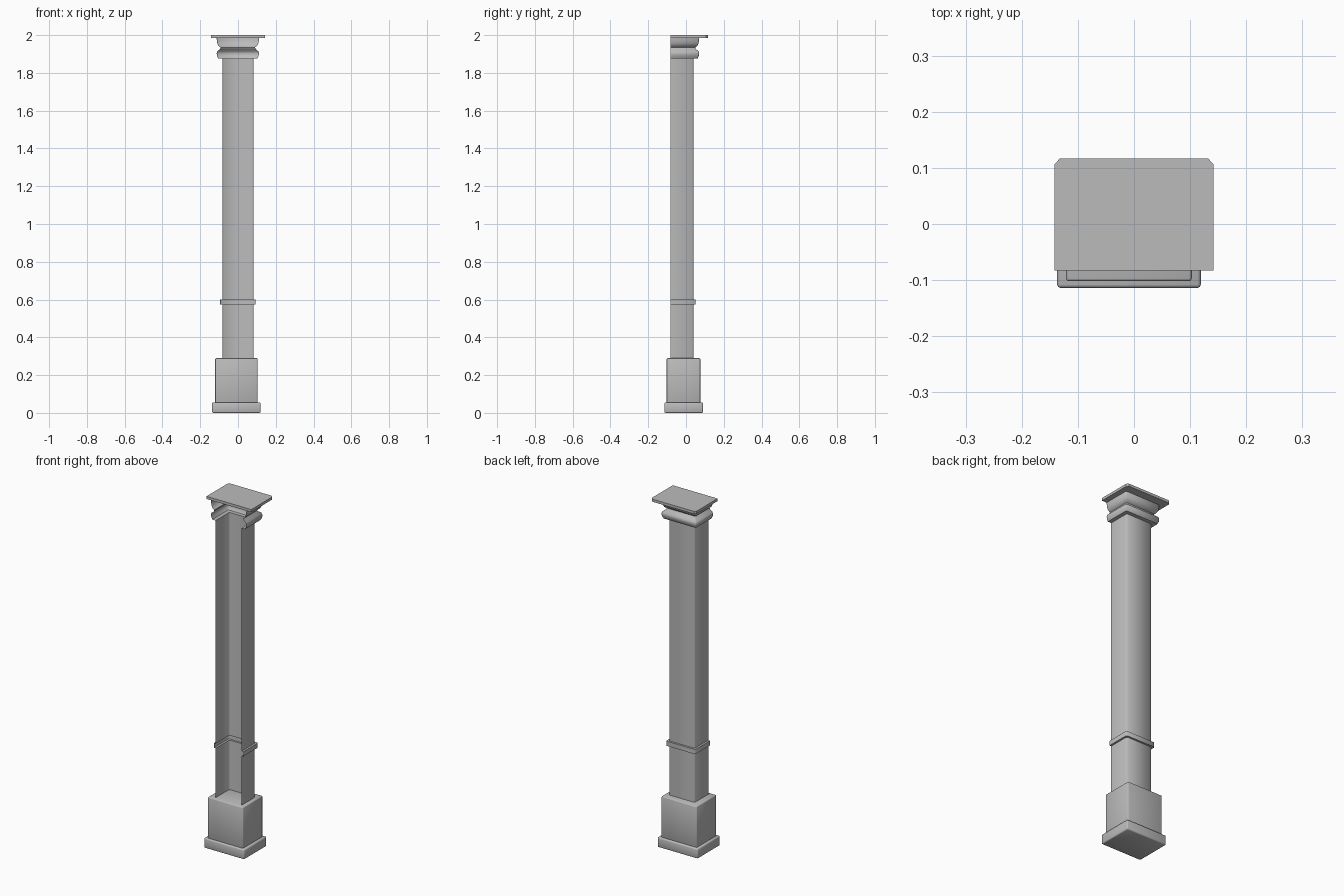
import bpy, bmesh, math

if "Cube" in bpy.data.objects:
    bpy.data.objects.remove(bpy.data.objects["Cube"])

GREY = (0.5, 0.5, 0.5, 1)
stone = bpy.data.materials.new("grey_stone")
stone.use_nodes = True
stone.diffuse_color = GREY
stone.node_tree.nodes["Principled BSDF"].inputs["Base Color"].default_value = GREY


def finish(name, bm, angle):
    mesh = bpy.data.meshes.new(name)
    bm.to_mesh(mesh)
    bm.free()
    mesh.materials.append(stone)
    obj = bpy.data.objects.new(name, mesh)
    bpy.context.collection.objects.link(obj)
    bpy.ops.object.select_all(action="DESELECT")
    obj.select_set(True)
    bpy.context.view_layer.objects.active = obj
    bpy.ops.object.shade_smooth_by_angle(angle=math.radians(angle))
    return obj


def block(name, x, y, z, bevel):
    """Closed box between limits, with softened edges."""
    bm = bmesh.new()
    bmesh.ops.create_cube(bm, size=1)
    for v in bm.verts:
        for i, (low, high) in enumerate((x, y, z)):
            v.co[i] = low if v.co[i] < 0 else high
    bmesh.ops.bevel(bm, geom=bm.edges[:], offset=bevel, segments=2,
                    profile=0.5, affect="EDGES")
    return finish(name, bm, 60)


LEFT, RIGHT, FRONT, BACK, CUT = -0.083, 0.081, -0.083, 0.04, 0.006


def channel(name, profile):
    """Sheet open at the front: (offset, height) profile around three sides."""
    bm = bmesh.new()
    rows = []
    for out, z in profile:
        l, r, b = LEFT - out, RIGHT + out, BACK + out
        path = [(r, FRONT), (r, b - CUT), (r - CUT, b),
                (l + CUT, b), (l, b - CUT), (l, FRONT)]
        rows.append([bm.verts.new((x, y, z)) for x, y in path])
    for low, high in zip(rows, rows[1:]):
        for i in range(len(low) - 1):
            bm.faces.new((low[i], low[i + 1], high[i + 1], high[i]))
    return finish(name, bm, 50)


# Pedestal
block("plinth", (-0.137, 0.119), (-0.114, 0.09), (0, 0.056), 0.006)
block("pedestal", (-0.121, 0.103), (-0.102, 0.076), (0.05, 0.29), 0.005)

# Hollow shaft with its raised band
channel("shaft", [(0, 0.288), (0, 0.573), (0.011, 0.573),
                  (0.011, 0.6), (0, 0.6), (0, 1.877)])

# Moulded capital: lower roll, neck and upper flare
channel("capital", [(0, 1.877), (0.022, 1.877), (0.028, 1.89), (0.03, 1.903),
                    (0.027, 1.914), (0.012, 1.926), (0.009, 1.935),
                    (0.02, 1.943), (0.026, 1.955), (0.029, 1.97),
                    (0.03, 1.986)])

# Top slab with clipped back corners
bm = bmesh.new()
outline = [(-0.142, -0.083), (0.142, -0.083), (0.142, 0.106),
           (0.132, 0.117), (-0.132, 0.117), (-0.142, 0.106)]
base = bm.faces.new([bm.verts.new((x, y, 1.985)) for x, y in outline])
top = bmesh.ops.extrude_face_region(bm, geom=[base], use_keep_orig=True)
for v in (g for g in top["geom"] if isinstance(g, bmesh.types.BMVert)):
    v.co.z = 2
bmesh.ops.recalc_face_normals(bm, faces=bm.faces[:])
finish("top_slab", bm, 30)
